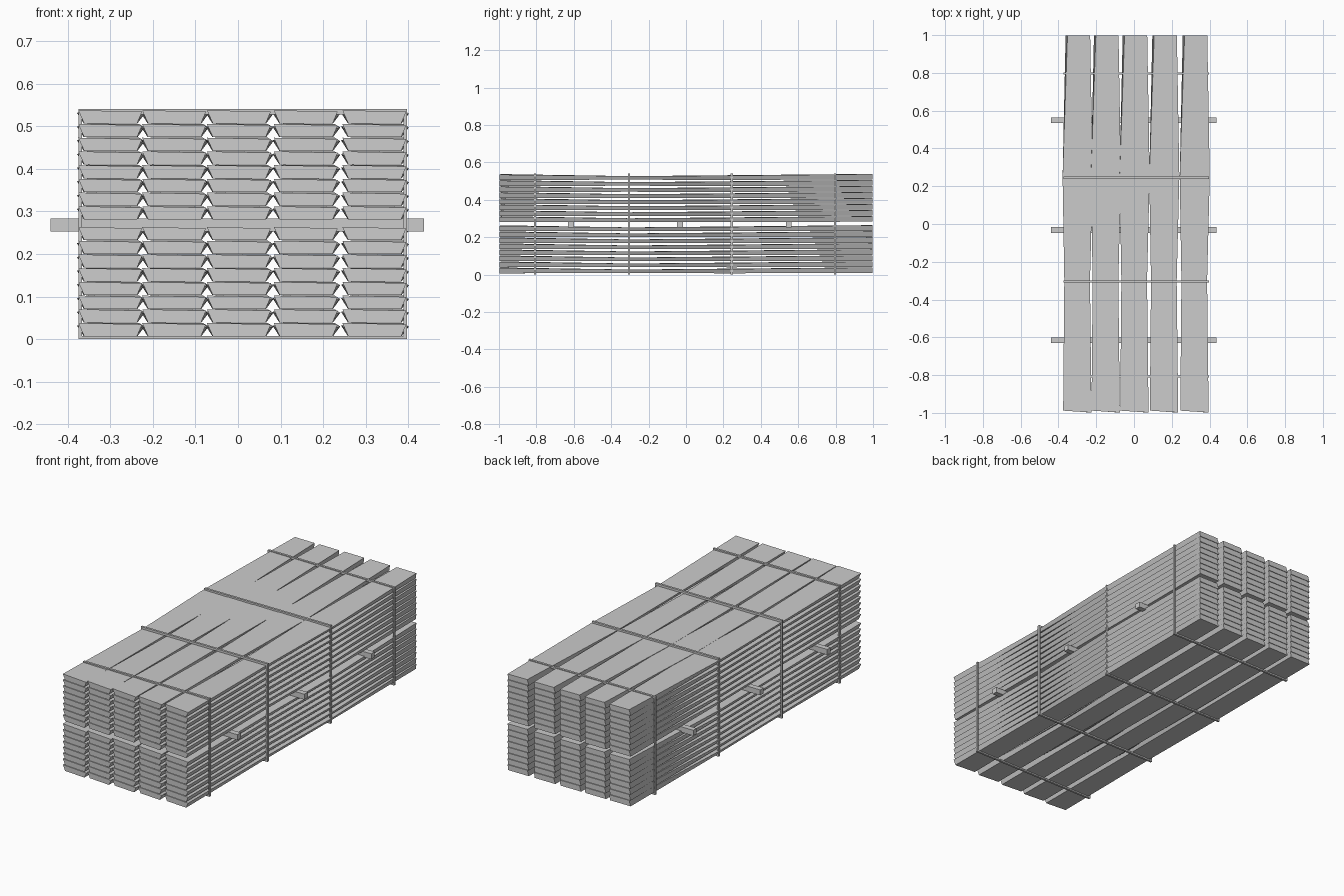
import bpy, bmesh

if "Cube" in bpy.data.objects:
    bpy.data.objects.remove(bpy.data.objects["Cube"])

# Cross-sections along one waney board:
# y(left), y(right), bottom-left x, bottom-right x, top-right x, top-left x, bottom z, top z left, top z right
RINGS = [
    (-0.988, -0.998, -0.361, -0.237, -0.225, -0.375, 0.000, 0.031, 0.028),
    (-0.300, -0.300, -0.358, -0.240, -0.233, -0.369, 0.001, 0.020, 0.020),
    ( 0.250,  0.250, -0.362, -0.236, -0.219, -0.378, 0.000, 0.025, 0.023),
    ( 0.998,  0.998, -0.362, -0.236, -0.232, -0.352, 0.002, 0.032, 0.031),
]
COLUMNS = [0.0, 0.15, 0.302, 0.459, 0.62]
PITCH = 0.0322


def finish(name, bm):
    bmesh.ops.recalc_face_normals(bm, faces=bm.faces)
    me = bpy.data.meshes.new(name)
    bm.to_mesh(me)
    bm.free()
    ob = bpy.data.objects.new(name, me)
    bpy.context.collection.objects.link(ob)
    return ob


def add_box(bm, x0, x1, y0, y1, z0, z1):
    vs = bmesh.ops.create_cube(bm, size=1)["verts"]
    for v in vs:
        v.co = (x1 if v.co.x > 0 else x0, y1 if v.co.y > 0 else y0,
                z1 if v.co.z > 0 else z0)


def board(name, dx, z):
    bm = bmesh.new()
    loops = []
    for yl, yr, bl, br, tr, tl, zb, zl, zr in RINGS:
        pts = [(bl, yl, zb), (br, yr, zb), (tr, yr, zr), (tl, yl, zl)]
        loops.append([bm.verts.new((x + dx, y, h + z)) for x, y, h in pts])
    for a, b in zip(loops, loops[1:]):
        for i in range(4):
            j = (i + 1) % 4
            bm.faces.new((a[i], a[j], b[j], b[i]))
    bm.faces.new(loops[0])
    bm.faces.new(loops[-1])
    return finish(name, bm)


# Two bundles of eight layers, five boards per layer
for bundle, base in (("lower", 0.007), ("upper", 0.281)):
    for layer in range(8):
        for col, dx in enumerate(COLUMNS):
            board(f"{bundle}_board_{layer}_{col}", dx, base + layer * PITCH)

# Spacer battens between the bundles
for i, y in enumerate((-0.615, -0.032, 0.55)):
    bm = bmesh.new()
    add_box(bm, -0.44, 0.437, y - 0.015, y + 0.015, 0.253, 0.283)
    finish(f"spacer_{i}", bm)

# Strapping bands wrapped around the whole stack
X0, X1, Z0, Z1, T = -0.374, 0.397, 0.0, 0.54, 0.008
for i, y in enumerate((-0.807, -0.305, 0.245, 0.797)):
    bm = bmesh.new()
    a, b = y - 0.006, y + 0.006
    add_box(bm, X0, X1, a, b, Z0, Z0 + T)
    add_box(bm, X0, X1, a, b, Z1 - T - 0.004, Z1)
    add_box(bm, X0, X0 + T, a, b, Z0 + T, Z1 - T)
    add_box(bm, X1 - T, X1, a, b, Z0 + T, Z1 - T)
    finish(f"strap_{i}", bm)
